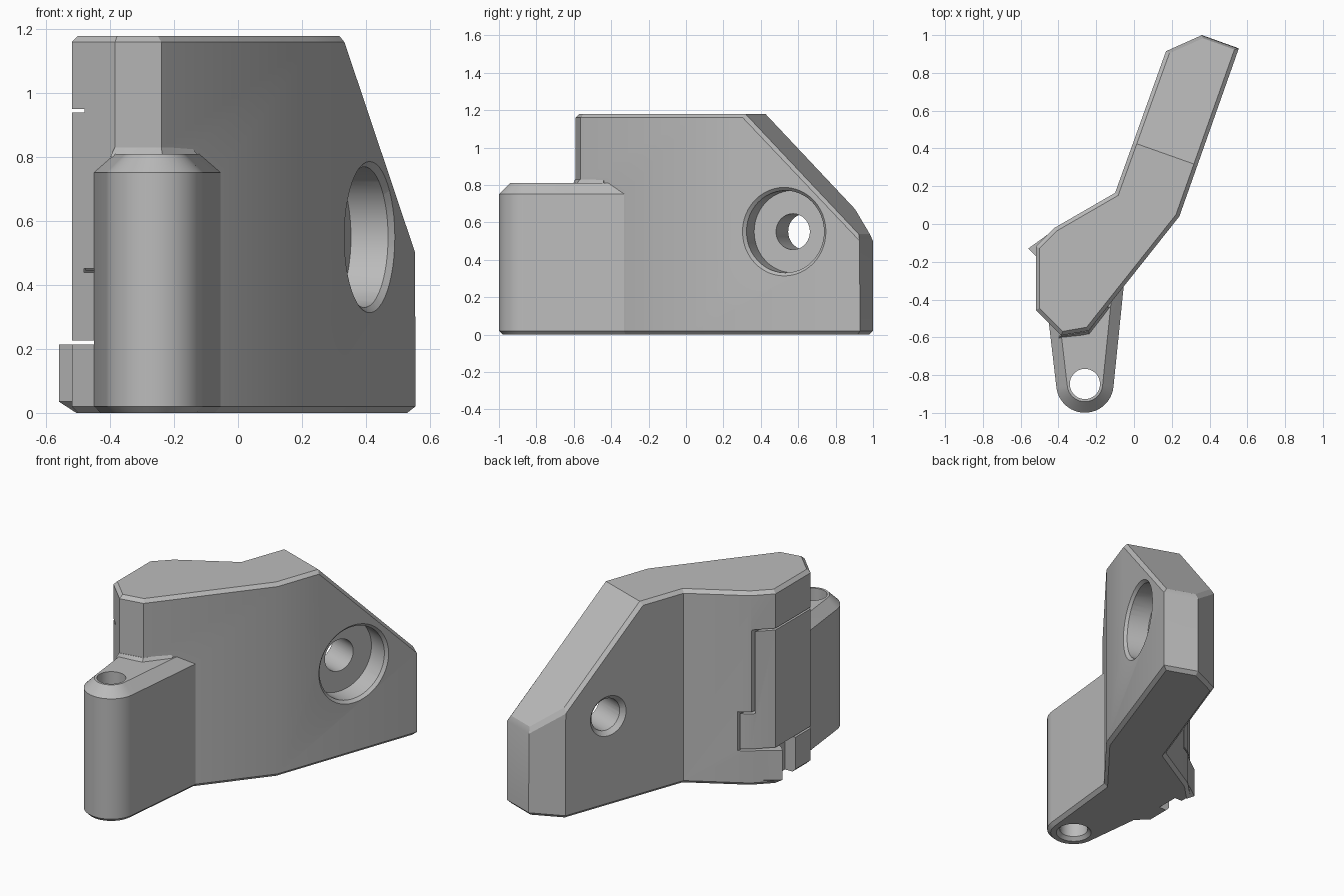
import bpy, bmesh, math
from mathutils import Vector

if "Cube" in bpy.data.objects:
    bpy.data.objects.remove(bpy.data.objects["Cube"])

grey = bpy.data.materials.new("plain grey")
grey.diffuse_color = (0.5, 0.5, 0.5, 1)
grey.use_nodes = True
grey.node_tree.nodes["Principled BSDF"].inputs["Base Color"].default_value = grey.diffuse_color


def make(name, bm):
    bmesh.ops.recalc_face_normals(bm, faces=bm.faces)
    me = bpy.data.meshes.new(name)
    bm.to_mesh(me)
    bm.free()
    me.materials.append(grey)
    ob = bpy.data.objects.new(name, me)
    bpy.context.collection.objects.link(ob)
    return ob


def prism_bm(plan, z0, z1):
    bm = bmesh.new()
    face = bm.faces.new([bm.verts.new((x, y, z0)) for x, y in plan])
    ext = bmesh.ops.extrude_face_region(bm, geom=[face])
    for v in ext["geom"]:
        if isinstance(v, bmesh.types.BMVert):
            v.co.z = z1
    bmesh.ops.recalc_face_normals(bm, faces=bm.faces)
    return bm


def prism(name, plan, z0, z1):
    return make(name, prism_bm(plan, z0, z1))


def chamfer(bm, width, up):
    """Bevel the rim between upward (or downward) faces and the walls."""
    bm.normal_update()
    sign = 1 if up else -1
    rim = [e for e in bm.edges if len(e.link_faces) == 2
           and sum(f.normal.z * sign > 0.3 for f in e.link_faces) == 1]
    bmesh.ops.bevel(bm, geom=rim, offset=width, segments=1, affect='EDGES',
                    clamp_overlap=True)


def rod(name, center, axis, r0, r1, length):
    """Cone or cylinder starting at center and running along axis."""
    bm = bmesh.new()
    bmesh.ops.create_cone(bm, cap_ends=True, segments=48, radius1=r0,
                          radius2=r1, depth=length)
    ob = make(name, bm)
    axis = Vector(axis).normalized()
    ob.rotation_euler = axis.to_track_quat('Z', 'Y').to_euler()
    ob.location = Vector(center) + axis * length / 2
    return ob


def combine(target, other, op):
    bpy.context.view_layer.update()
    mod = target.modifiers.new(op, 'BOOLEAN')
    mod.operation, mod.object, mod.solver = op, other, 'EXACT'
    bpy.context.view_layer.objects.active = target
    bpy.ops.object.modifier_apply(modifier=mod.name)
    bpy.data.objects.remove(other)


# Bent bracket body with a 45 degree cut on the arm
arm = Vector((0.334, 0.943, 0))
outline = [(0.36, 1.0), (0.17, 0.915), (-0.10, 0.165), (-0.42, -0.02),
           (-0.52, -0.12), (-0.52, -0.455), (-0.385, -0.59), (-0.24, -0.565),
           (0.24, 0.04), (0.555, 0.93)]
bm = prism_bm(outline, 0, 1.18)
cut = bmesh.ops.bisect_plane(bm, geom=bm.verts[:] + bm.edges[:] + bm.faces[:],
                             plane_co=arm * 0.405 + Vector((0, 0, 1.18)),
                             plane_no=arm + Vector((0, 0, 1)), clear_outer=True)
edges = [e for e in cut["geom_cut"] if isinstance(e, bmesh.types.BMEdge)]
bmesh.ops.holes_fill(bm, edges=edges, sides=0)
bmesh.ops.recalc_face_normals(bm, faces=bm.faces)
chamfer(bm, 0.02, True)
chamfer(bm, 0.02, False)
body = make("bracket_body", bm)

# Hinge boss with a rounded nose
px, py, pr = -0.26, -0.847, 0.152
nose = []
for i in range(25):
    a = math.radians(185 + i * 170 / 24)
    nose.append((px + pr * math.cos(a), py + pr * math.sin(a)))
bm = prism_bm(nose + [(-0.055, -0.335), (-0.04, -0.2), (-0.44, -0.3),
                      (-0.45, -0.53)], 0, 0.81)
chamfer(bm, 0.058, True)
chamfer(bm, 0.02, False)
combine(body, make("hinge_boss", bm), 'UNION')

# Small sloped collar where the boss meets the body
bm = bmesh.new()
for x, y, z in [(-0.40, -0.605, 0.8), (-0.235, -0.588, 0.8), (-0.12, -0.44, 0.8),
                (-0.3, -0.4, 0.8), (-0.386, -0.593, 0.83), (-0.24, -0.568, 0.83),
                (-0.145, -0.44, 0.83), (-0.3, -0.4, 0.83)]:
    bm.verts.new((x, y, z))
bmesh.ops.convex_hull(bm, input=bm.verts[:])
combine(body, make("boss_collar", bm), 'UNION')

# Low lip on the back left corner
bm = prism_bm([(-0.40, -0.015), (-0.56, -0.13), (-0.52, -0.17),
               (-0.38, -0.17)], 0, 0.215)
chamfer(bm, 0.035, False)
combine(body, make("corner_lip", bm), 'UNION')

# Notch and thin slits that free the side latch
low = [(-0.45, -0.5), (-0.35, 0.06)]
high = [(-0.48, -0.47), (-0.415, 0.06)]
cutters = [
    ([(-0.7, -0.31), (-0.45, -0.31), (-0.45, -0.171), (-0.7, -0.171)], -0.1, 0.22),
    ([(-0.7, -0.7), (-0.45, -0.7)] + low + [(-0.7, 0.2)], 0.214, 0.226),
    ([(-0.7, -0.7), (-0.48, -0.7)] + high + [(-0.7, 0.2)], 0.94, 0.951),
    ([(-0.482, -0.7), (-0.45, -0.7)] + low + [(-0.43, 0.06), (-0.482, -0.47)],
     0.44, 0.451),
    ([(-0.452, -0.45), (-0.440, -0.45), (-0.35, 0.06), (-0.362, 0.06)], 0.22, 0.445),
    ([(-0.482, -0.40), (-0.470, -0.40), (-0.415, 0.06), (-0.427, 0.06)], 0.445, 0.945),
]
for plan, z0, z1 in cutters:
    combine(body, prism("latch_cutter", plan, z0, z1), 'DIFFERENCE')

# Hinge pin hole with a widened foot
combine(body, rod("pin_hole", (px, py, -0.1), (0, 0, 1), 0.08, 0.08, 1.2), 'DIFFERENCE')
combine(body, rod("pin_hole_foot", (px, py, -0.02), (0, 0, 1), 0.12, 0.08, 0.04),
        'DIFFERENCE')

# Counterbored screw hole through the arm
n = Vector((0.943, -0.334, 0))
c = Vector((0.412, 0.525, 0.55))
combine(body, rod("counterbore", c + n * 0.1, -n, 0.22, 0.22, 0.24), 'DIFFERENCE')
combine(body, rod("counterbore_rim", c + n * 0.02, -n, 0.257, 0.217, 0.04), 'DIFFERENCE')
combine(body, rod("screw_hole", c + n * 0.1, -n, 0.096, 0.096, 0.7), 'DIFFERENCE')
combine(body, rod("screw_hole_rim", c - n * 0.37, n, 0.131, 0.091, 0.04), 'DIFFERENCE')

# Smooth round walls, keep edges sharp
bpy.ops.object.select_all(action='DESELECT')
body.select_set(True)
bpy.context.view_layer.objects.active = body
bpy.ops.object.shade_smooth_by_angle(angle=math.radians(20))
